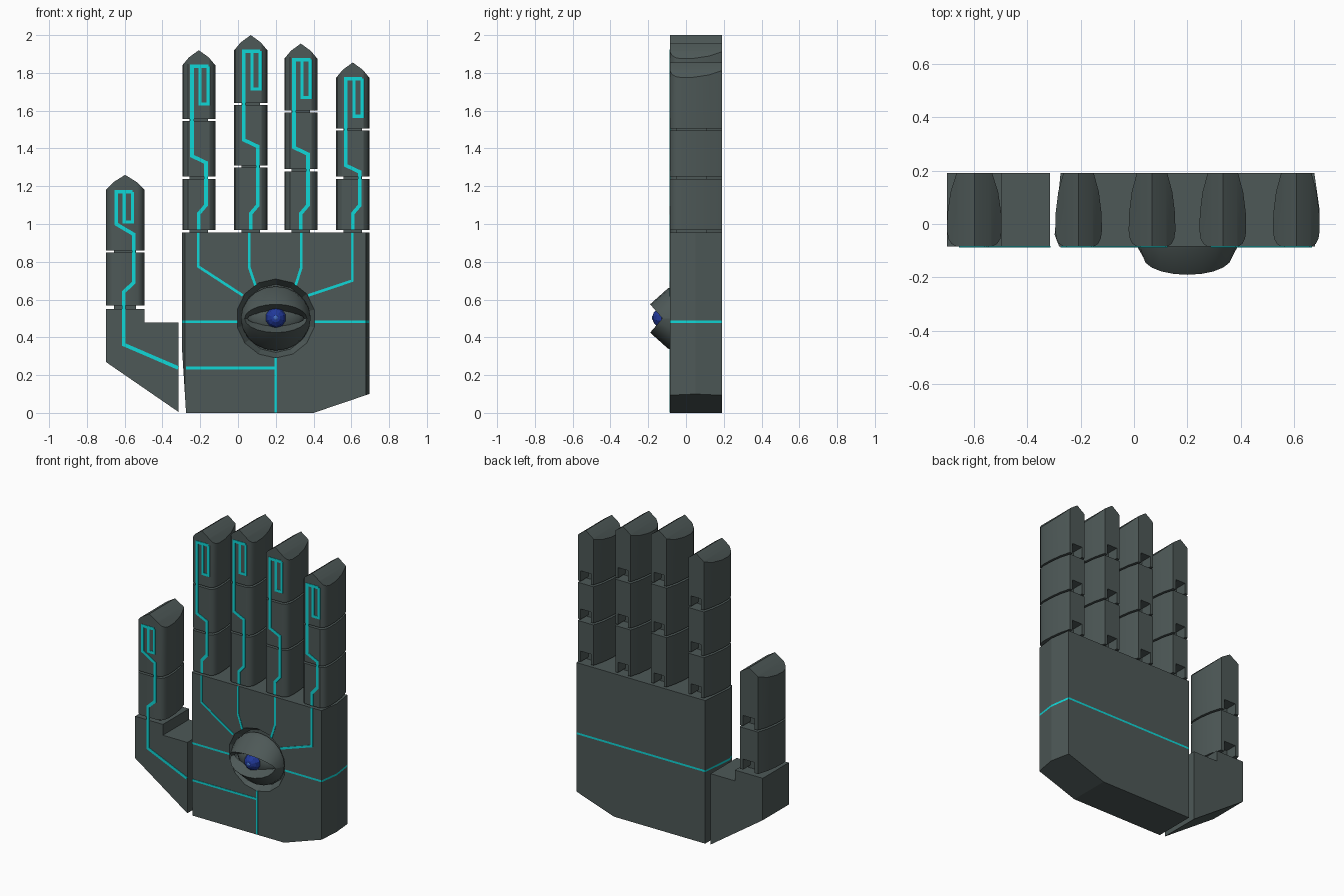
import bpy, bmesh
from math import sin, cos, pi, radians
from mathutils import Vector, Matrix

if "Cube" in bpy.data.objects:
    bpy.data.objects.remove(bpy.data.objects["Cube"])

FRONT, BACK = -0.085, 0.19


def material(name, rgb):
    m = bpy.data.materials.new(name)
    m.use_nodes = True
    m.diffuse_color = (*rgb, 1)
    m.node_tree.nodes["Principled BSDF"].inputs["Base Color"].default_value = (*rgb, 1)
    return m


SLATE = material("slate_grey", (0.075, 0.098, 0.095))
CYAN = material("cyan_glow", (0.005, 0.68, 0.68))
BLUE = material("iris_blue", (0.015, 0.04, 0.32))
PALE = material("pupil_blue", (0.06, 0.16, 0.55))


def finish(bm, name, mats, smooth=None):
    bmesh.ops.recalc_face_normals(bm, faces=bm.faces)
    mesh = bpy.data.meshes.new(name)
    bm.to_mesh(mesh)
    bm.free()
    for m in mats:
        mesh.materials.append(m)
    if smooth:
        mesh.shade_smooth()
        mesh.set_sharp_from_angle(angle=radians(smooth))
    ob = bpy.data.objects.new(name, mesh)
    bpy.context.scene.collection.objects.link(ob)
    return ob


def prism(bm, base, offset):
    """Closed prism from a loop of 3D points pushed along an offset."""
    off = Vector(offset)
    lo = [bm.verts.new(p) for p in base]
    hi = [bm.verts.new(Vector(p) + off) for p in base]
    bm.faces.new(lo)
    bm.faces.new(hi)
    for i in range(len(lo)):
        j = (i + 1) % len(lo)
        bm.faces.new((lo[i], lo[j], hi[j], hi[i]))


def slice_off(bm, point, normal):
    """Cut away everything beyond a plane and cap the cut."""
    bmesh.ops.bisect_plane(bm, geom=bm.verts[:] + bm.edges[:] + bm.faces[:], dist=1e-5,
                           plane_co=point, plane_no=normal, clear_outer=True)
    bmesh.ops.holes_fill(bm, edges=[e for e in bm.edges if e.is_boundary], sides=0)


def box(bm, x0, x1, y0, y1, z0, z1):
    prism(bm, [(x0, y0, z0), (x1, y0, z0), (x1, y1, z0), (x0, y1, z0)], (0, 0, z1 - z0))


# ---- finger segments: barrel section, notched at the back of each joint
HALF = [(0.056, FRONT), (0.073, -0.074), (0.083, -0.055), (0.0875, -0.025),
        (0.086, 0.04), (0.076, 0.12), (0.057, BACK)]


def section(cx, half, z, notched):
    k = half / 0.0875
    pts = [(cx + x * k, y, z) for x, y in HALF]
    if notched:
        w = 0.037 * k
        pts += [(cx + w, BACK, z), (cx + w, 0.11, z), (cx - w, 0.11, z), (cx - w, BACK, z)]
    return pts + [(cx - x * k, y, z) for x, y in reversed(HALF)]


def segment(name, cx, half, z0, z1, tip=False):
    notch = 0.07
    bm = bmesh.new()
    prism(bm, section(cx, half, z0 + notch, False), (0, 0, z1 - z0 - notch))
    if tip:  # rounded gable running front to back
        for s in (-1, 1):
            mid = (cx + s * half * 0.6, 0, z1 - 0.038)
            slice_off(bm, mid, (s * 0.042, 0, half * 0.4))
            slice_off(bm, mid, (s * 0.038, 0, half * 0.6))
    prism(bm, section(cx, half, z0, True), (0, 0, notch))
    finish(bm, name, [SLATE], 32)


def digit(name, cx, half, joints, tip):
    gap = 0.006
    ends = joints + [tip]
    for i, part in enumerate(("lower", "middle", "tip")[-len(joints):]):
        last = i == len(joints) - 1
        segment(f"{name}_{part}", cx, half, ends[i] + gap, ends[i + 1] - (0 if last else gap), last)
    bm = bmesh.new()
    for z in joints:
        box(bm, cx - half * 0.57, cx + half * 0.57, -0.05, 0.11, z - 0.02, z + 0.02)
    finish(bm, name + "_hinges", [SLATE])


# ---- painted circuit lines as thin mitred plates on the front
def trace(bm, pts, width):
    pts = [Vector(p) for p in pts]
    dirs = [(b - a).normalized() for a, b in zip(pts, pts[1:])]
    left, right = [], []
    for i, p in enumerate(pts):
        a, b = dirs[max(i - 1, 0)], dirs[min(i, len(dirs) - 1)]
        n = Vector((-a.y - b.y, a.x + b.x)).normalized()
        n *= width / 2 / max(0.4, n.dot(Vector((-a.y, a.x))))
        left.append(p + n)
        right.append(p - n)
    for i in range(len(dirs)):
        quad = (left[i], left[i + 1], right[i + 1], right[i])
        prism(bm, [(q.x, FRONT - 0.003, q.y) for q in quad], (0, 0.006, 0))


def circuit(name, left, top, bottom, tail):
    """Fork-shaped nail mark whose long left arm runs on down the digit."""
    bm = bmesh.new()
    mid, right, w = left + 0.043, left + 0.086, 0.017
    trace(bm, [(right, top), (left, top)] + tail, 0.019)
    trace(bm, [(mid, top), (mid, bottom), (right, bottom), (right, top)], w)
    finish(bm, name, [CYAN])


fingers = (("index", -0.2075, 1.245, 1.55, 1.92), ("middle", 0.0675, 1.305, 1.635, 2.0),
           ("ring", 0.3325, 1.285, 1.595, 1.955), ("little", 0.6075, 1.245, 1.5, 1.855))
for name, cx, j1, j2, tip in fingers:
    digit(name + "_finger", cx, 0.0875, [0.963, j1, j2], tip)
    elbow = j2 - 0.19
    circuit(name + "_circuit", cx - 0.036, tip - 0.085, tip - 0.285,
            [(cx - 0.036, elbow), (cx + 0.038, elbow - 0.035), (cx + 0.038, 1.1),
             (cx, 1.055), (cx, 0.97)])

# ---- thumb
digit("thumb", -0.5975, 0.1025, [0.563, 0.855], 1.26)
bm = bmesh.new()
outline = [(-0.7, 0.27), (-0.315, 0.005), (-0.315, 0.478), (-0.495, 0.478), (-0.495, 0.55), (-0.7, 0.55)]
prism(bm, [(x, FRONT, z) for x, z in outline], (0, BACK - FRONT, 0))
finish(bm, "thumb_base", [SLATE])
circuit("thumb_circuit", -0.645, 1.17, 1.01,
        [(-0.645, 1.0), (-0.552, 0.945), (-0.552, 0.69), (-0.605, 0.64),
         (-0.605, 0.362), (-0.317, 0.238)])

# ---- palm, with a coloured band all the way round
EYE = Vector((0.2, 0, 0.5))
bm = bmesh.new()
rim = [(-0.28, FRONT), (-0.297, -0.04), (-0.275, BACK), (0.675, BACK), (0.695, 0.05), (0.677, FRONT)]
prism(bm, [(x, y, 0) for x, y in rim], (0, 0, 0.955))
slice_off(bm, (0.4, 0, 0), (0.1, 0, -0.295))
slice_off(bm, (-0.275, 0, 0), (-0.35, 0, -0.022))
band = (0.477, 0.49)
for z in band:
    bmesh.ops.bisect_plane(bm, geom=bm.verts[:] + bm.edges[:] + bm.faces[:],
                           plane_co=(0, 0, z), plane_no=(0, 0, 1))
for f in bm.faces:
    f.material_index = int(band[0] < f.calc_center_median().z < band[1])
palm = finish(bm, "palm", [SLATE, CYAN])

# eye socket, cut into the palm
bm = bmesh.new()
bmesh.ops.create_cone(bm, cap_ends=True, segments=14, radius1=0.18, radius2=0.25, depth=0.12,
                      matrix=Matrix.Translation((EYE.x, FRONT - 0.01, EYE.z)) @ Matrix.Rotation(pi / 2, 4, "X"))
socket = finish(bm, "socket_cutter", [])
socket.hide_render = True
socket.hide_viewport = True
cut = palm.modifiers.new("socket", "BOOLEAN")
cut.object = socket
cut.solver = "EXACT"

# palm circuit lines
bm = bmesh.new()
for path in ([(-0.21, 0.955), (-0.21, 0.775), (0.025, 0.622)],
             [(0.06, 0.955), (0.06, 0.77), (0.092, 0.675)],
             [(0.335, 0.955), (0.335, 0.77), (0.305, 0.675)],
             [(0.605, 0.955), (0.605, 0.7), (0.372, 0.622)],
             [(0.2, 0.293), (0.2, 0.002)], [(-0.275, 0.238), (0.2, 0.238)]):
    trace(bm, path, 0.014)
finish(bm, "palm_circuit", [CYAN])

# ---- eye: two lids lofted through four arcs, mirrored up and down
ARCS = ((0.185, 0.17, -0.06, 0), (0.185, 0.16, -0.09, 0.005), (0.165, 0.075, -0.125, 0.065), (0.15, 0.035, -0.105, 0.01))
STEPS = 10
for name, s in (("upper_eyelid", 1), ("lower_eyelid", -1)):
    bm = bmesh.new()
    rows = []
    for rx, rz, y, bulge in ARCS:
        angles = [pi * i / STEPS for i in range(STEPS + 1)]
        rows.append([bm.verts.new((EYE.x + rx * cos(a), y - bulge * sin(a), EYE.z + s * rz * sin(a)))
                     for a in angles])
    for a, b in zip(rows, rows[1:]):
        for i in range(STEPS):
            bm.faces.new((a[i], a[i + 1], b[i + 1], b[i]))
    bmesh.ops.remove_doubles(bm, verts=bm.verts, dist=1e-4)
    finish(bm, name, [SLATE], 35)


def ball(name, y, scale, mat, segs, smooth):
    bm = bmesh.new()
    bmesh.ops.create_uvsphere(bm, u_segments=segs, v_segments=segs // 2 + 2, radius=1,
                              matrix=Matrix.Translation((EYE.x, y, EYE.z + 0.004)) @ Matrix.Diagonal((*scale, 1))
                              @ Matrix.Rotation(pi / 2, 4, "X"))
    finish(bm, name, [mat], smooth)


ball("eyeball", -0.06, (0.155, 0.075, 0.1), SLATE, 16, 40)
ball("iris", -0.122, (0.056, 0.056, 0.056), BLUE, 10, None)
ball("pupil", -0.172, (0.014, 0.009, 0.014), PALE, 8, None)
